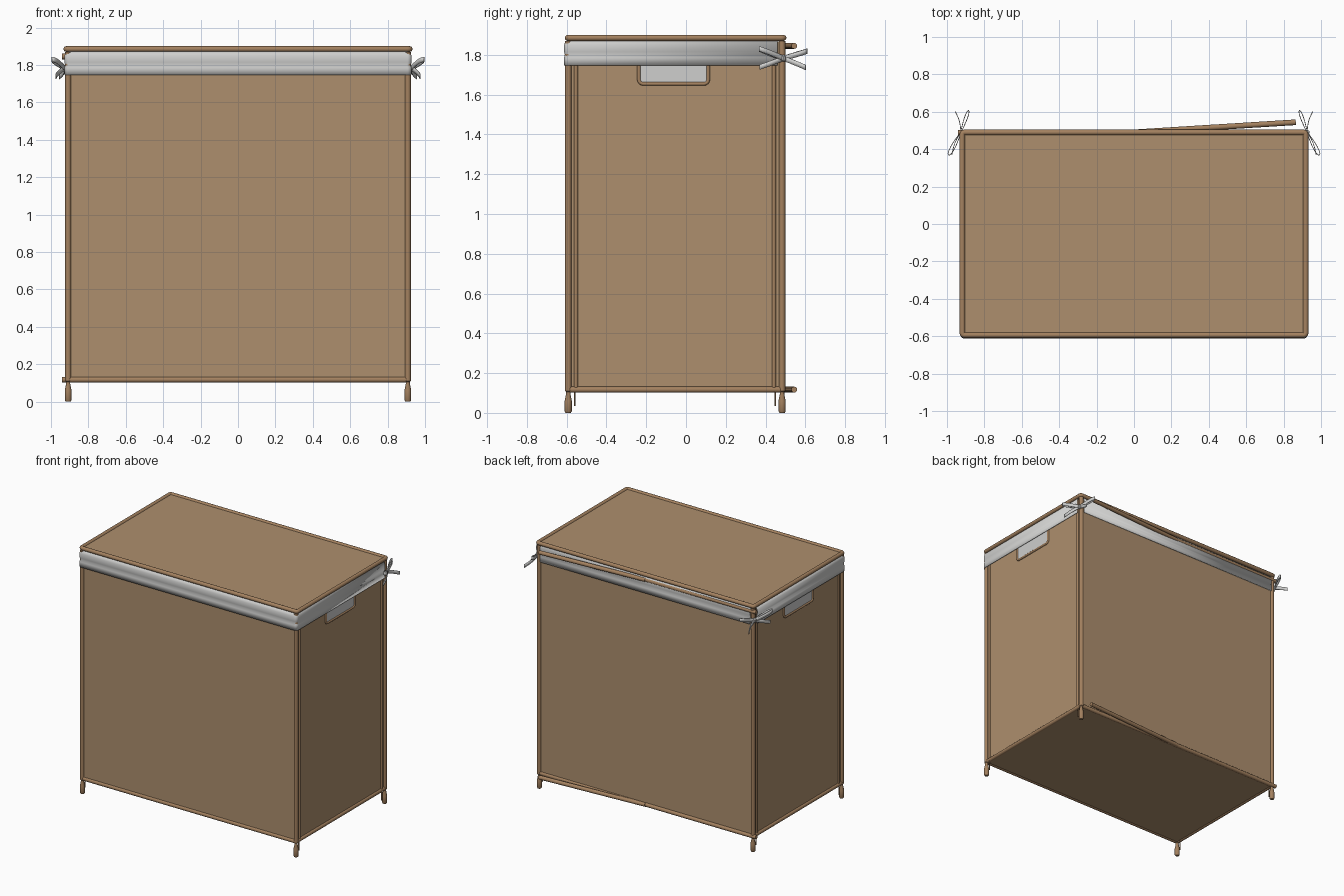
import bpy, bmesh, math
from mathutils import Vector

if "Cube" in bpy.data.objects:
    bpy.data.objects.remove(bpy.data.objects["Cube"])


def material(name, rgb):
    m = bpy.data.materials.new(name)
    m.diffuse_color = (*rgb, 1)
    m.use_nodes = True
    m.node_tree.nodes["Principled BSDF"].inputs["Base Color"].default_value = m.diffuse_color
    return m


PANEL = material("tan panel", (0.42, 0.275, 0.155))
FRAME = material("brown frame", (0.37, 0.22, 0.115))
CLOTH = material("pale grey cloth", (0.62, 0.62, 0.61))


def finish(name, bm, mat, smooth=True):
    bmesh.ops.recalc_face_normals(bm, faces=bm.faces)
    me = bpy.data.meshes.new(name)
    bm.to_mesh(me)
    bm.free()
    me.materials.append(mat)
    ob = bpy.data.objects.new(name, me)
    bpy.context.collection.objects.link(ob)
    if smooth:
        me.shade_smooth()
        me.set_sharp_from_angle(angle=math.radians(35))
    return ob


def box(name, lo, hi, mat):
    bm = bmesh.new()
    bmesh.ops.create_cube(bm, size=1)
    for v in bm.verts:
        v.co = [lo[i] + (v.co[i] + 0.5) * (hi[i] - lo[i]) for i in range(3)]
    return finish(name, bm, mat, False)


def tube(name, pts, r, mat=FRAME, cyclic=False, sides=12):
    """Sweep a circle along a path."""
    bm = bmesh.new()
    pts = [Vector(p) for p in pts]
    n = len(pts)
    # reference axis: normal of the path's plane, or any axis across a straight one
    ref = Vector()
    for i in range(1, n - 1):
        ref += (pts[i] - pts[i - 1]).cross(pts[i + 1] - pts[i])
    if ref.length < 1e-9:
        d = pts[-1] - pts[0]
        ref = d.cross(Vector((1, 0, 0)) if abs(d.z) > abs(d.x) else Vector((0, 0, 1)))
    ref.normalize()
    rings = []
    for i, p in enumerate(pts):
        a = pts[i - 1] if cyclic or i > 0 else p
        b = pts[(i + 1) % n] if cyclic or i < n - 1 else p
        side = (b - a).normalized().cross(ref)
        rings.append([bm.verts.new(p + r * (math.cos(t) * side + math.sin(t) * ref))
                      for t in (2 * math.pi * k / sides for k in range(sides))])
    for i in range(n if cyclic else n - 1):
        a, b = rings[i], rings[(i + 1) % n]
        for k in range(sides):
            bm.faces.new((a[k], a[(k + 1) % sides], b[(k + 1) % sides], b[k]))
    if not cyclic:
        bm.faces.new(rings[0])
        bm.faces.new(rings[-1])
    return finish(name, bm, mat)


def lathe(name, profile, x, y, mat, sides=16):
    """Revolve (radius, z) points around a vertical axis."""
    bm = bmesh.new()
    rings = [[bm.verts.new((x + r * math.cos(2 * math.pi * k / sides),
                            y + r * math.sin(2 * math.pi * k / sides), z))
              for k in range(sides)] for r, z in profile]
    for a, b in zip(rings, rings[1:]):
        for k in range(sides):
            bm.faces.new((a[k], a[(k + 1) % sides], b[(k + 1) % sides], b[k]))
    bm.faces.new(rings[0])
    bm.faces.new(rings[-1])
    return finish(name, bm, mat)


def sheet(name, rows, mat, thick):
    """Skin between rows of points, thickened."""
    bm = bmesh.new()
    grid = [[bm.verts.new(p) for p in row] for row in rows]
    for a, b in zip(grid, grid[1:]):
        for k in range(len(a) - 1):
            bm.faces.new((a[k], a[k + 1], b[k + 1], b[k]))
    ob = finish(name, bm, mat)
    mod = ob.modifiers.new("thickness", "SOLIDIFY")
    mod.thickness = thick
    mod.offset = 0
    return ob


def rounded(x0, x1, y0, y1, r, steps=4):
    """Rounded rectangle, counter-clockwise from the low-x, low-y corner."""
    pts = []
    corners = ((x0 + r, y0 + r), (x1 - r, y0 + r), (x1 - r, y1 - r), (x0 + r, y1 - r))
    for c, (cx, cy) in enumerate(corners):
        for s in range(steps + 1):
            t = math.pi + (c + s / steps) * math.pi / 2
            pts.append((cx + r * math.cos(t), cy + r * math.sin(t)))
    return pts


X, YF, YB = 0.908, -0.592, 0.483      # leg centre lines

# Legs with turned feet
FOOT = [(0.013, 0.0), (0.018, 0.008), (0.018, 0.06), (0.011, 0.095), (0.011, 0.105), (0.016, 0.11)]
for sx, sn in ((-1, "left"), (1, "right")):
    for y, yn in ((YF, "front"), (YB, "back")):
        lathe(f"{yn}_{sn}_leg", FOOT + [(0.016, 1.87)], sx * X, y, FRAME)

# Wall and floor panels
box("front_panel", (-X, YF - 0.004, 0.115), (X, YF + 0.004, 1.868), PANEL)
box("back_panel", (-X, YB - 0.004, 0.115), (X, YB + 0.004, 1.868), PANEL)
box("floor_panel", (-X, YF, 0.108), (X, YB, 0.118), PANEL)

# Lid and base rails
lid = rounded(-0.918, 0.918, -0.594, 0.490, 0.012)
tube("lid_rail", [(x, y, 1.885) for x, y in lid], 0.015, cyclic=True)
box("lid_panel", (-0.915, -0.592, 1.881), (0.915, 0.488, 1.889), PANEL)
base = rounded(-X, X, YF, YB, 0.012)
tube("base_rail", [(x, y, 0.117) for x, y in base], 0.015, cyclic=True)

# Folding back braces: one half straight, the other swung out
for z, zn in ((1.845, "upper"), (0.117, "lower")):
    tube(f"{zn}_back_brace_straight", [(-0.94, 0.487, z), (0, 0.487, z)], 0.015)
    tube(f"{zn}_back_brace_open", [(0, 0.490, z), (0.865, 0.544, z)], 0.015)

# Sides: panel, upright tubes, hinge pins, handle opening
for sx, sn in ((-1, "left"), (1, "right")):
    xs = sorted((sx * (X - 0.006), sx * (X + 0.002)))
    box(f"{sn}_side_panel", (xs[0], YF, 0.115), (xs[1], YB, 1.868), PANEL)
    for y, yn in ((-0.553, "front"), (0.442, "back")):
        tube(f"{sn}_{yn}_side_upright", [(sx * X, y, 0.105), (sx * X, y, 1.865)], 0.010)
        py = y - 0.007 if y < 0 else y + 0.007
        tube(f"{sn}_{yn}_hinge_pin", [(sx * X, py, 0.035), (sx * X, py, 0.11)], 0.004, sides=8)
    xs = sorted((sx * X, sx * (X + 0.005)))
    box(f"{sn}_handle_cloth", (xs[0], -0.232, 1.658), (xs[1], 0.108, 1.76), CLOTH)
    rim = [(-0.237, 1.78)] + rounded(-0.237, 0.112, 1.654, 1.85, 0.022)[:10] + [(0.112, 1.78)]
    tube(f"{sn}_handle_rim", [(sx * (X + 0.003), y, z) for y, z in rim], 0.009)

# Cloth band: front and sides in one wrap, separate strip at the back
PROFILE = [(0, 1.745), (0.0, 1.785), (0.004, 1.80), (0, 1.815), (0.0, 1.85), (0.006, 1.864), (0.018, 1.873)]
rows = []
for inset, z in PROFILE:
    x, y = 0.926 - inset, -0.611 + inset
    arc = rounded(-x, x, y, 0.45, 0.02)[:10]
    rows.append([(-x, 0.46, z)] + [(*p, z) for p in arc] + [(x, 0.46, z)])
sheet("cloth_band_front", rows, CLOTH, 0.004)
sheet("cloth_band_back", [[(-0.893, 0.496 - i, z), (0.893, 0.496 - i, z)] for i, z in PROFILE],
      CLOTH, 0.004)


# Bows tied at the back corners: (reach x, reach y, rise, loop half-width)
STRANDS = {"front_loop": (0.065, -0.122, 0.048, 0.013), "back_loop": (-0.042, 0.118, 0.036, 0.009),
           "front_tail": (0.048, -0.120, -0.044, 0), "back_tail": (0.030, 0.112, -0.046, 0)}
for sx, sn in ((-1, "left"), (1, "right")):
    kx, ky, kz = 0.926, 0.490, 1.782
    for part, (dx, dy, dz, w) in STRANDS.items():
        length = math.hypot(dx, dy)
        nx, ny = -dy / length, dx / length
        path = []
        for i in range(17 if w else 7):
            if w:     # teardrop out and back
                t = 2 * math.pi * i / 16
                f = (1 - math.cos(t)) / 2
                o = w * math.sin(t) * (0.35 + 0.9 * f)
            else:     # gently curved tail
                f = i / 6
                o = 0.008 * math.sin(math.pi * f)
            path.append((sx * (kx + dx * f + nx * o), ky + dy * f + ny * o, kz + dz * f))
        sheet(f"{sn}_bow_{part}", [[(x, y, z + h) for x, y, z in path] for h in (-0.013, 0.013)],
              CLOTH, 0.004)
    lathe(f"{sn}_bow_knot", [(0.006, 1.766), (0.013, 1.773), (0.013, 1.791), (0.006, 1.798)],
          sx * kx, ky, CLOTH, 10)
